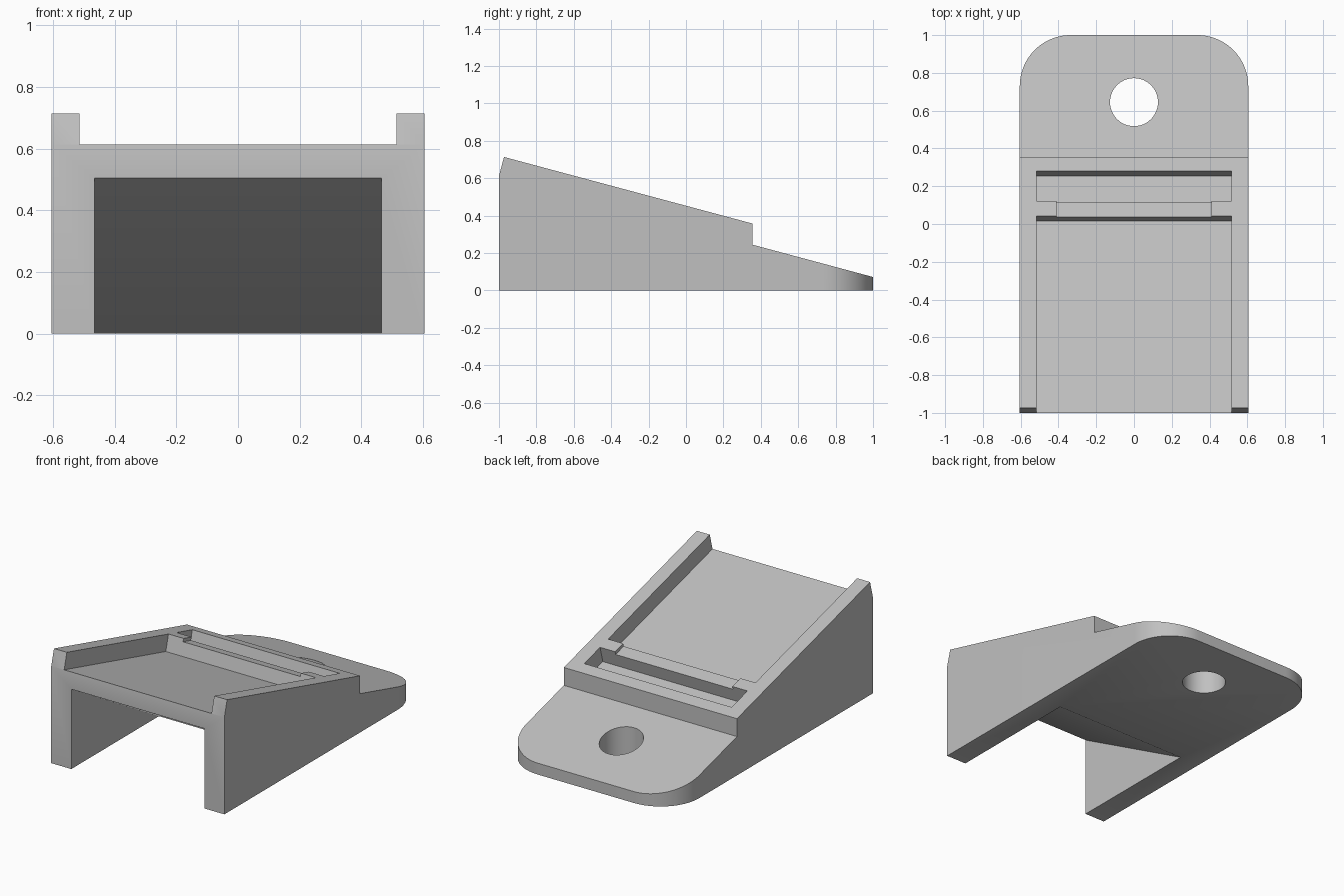
import bpy, bmesh, math
from mathutils import Vector

if "Cube" in bpy.data.objects:
    bpy.data.objects.remove(bpy.data.objects["Cube"])

SLOPE = math.radians(15)
HALF_WIDTH = 0.605
DEPTH = 0.104


def sloped(y, depth):
    """Point on the ramp at y, sunk square to its surface."""
    z = 0.358 - (y - 0.355) * math.tan(SLOPE)
    return (y - depth * math.sin(SLOPE), z - depth * math.cos(SLOPE))


def prism(name, points, start, direction):
    """Extrude a closed outline of 3D points."""
    bm = bmesh.new()
    face = bm.faces.new([bm.verts.new(p) for p in points])
    new = bmesh.ops.extrude_face_region(bm, geom=[face])["geom"]
    moved = [v for v in new if isinstance(v, bmesh.types.BMVert)]
    bmesh.ops.translate(bm, verts=moved, vec=direction)
    bmesh.ops.translate(bm, verts=bm.verts, vec=start)
    bmesh.ops.recalc_face_normals(bm, faces=bm.faces)
    mesh = bpy.data.meshes.new(name)
    bm.to_mesh(mesh)
    bm.free()
    obj = bpy.data.objects.new(name, mesh)
    bpy.context.collection.objects.link(obj)
    return obj


def side_prism(name, profile, half):
    """Extrude a (y, z) profile evenly about the centre plane."""
    return prism(name, [(0, y, z) for y, z in profile], (-half, 0, 0), (2 * half, 0, 0))


def plan_prism(name, outline):
    """Extrude an (x, y) outline straight up through the whole body."""
    return prism(name, [(x, y, 0) for x, y in outline], (0, 0, -0.2), (0, 0, 1.4))


def arc(cx, cy, radius, first, last, steps):
    angles = [math.radians(first + (last - first) * i / steps) for i in range(steps + 1)]
    return [(cx + radius * math.cos(a), cy + radius * math.sin(a)) for a in angles]


def sunk_profile(y0, y1, depth):
    return [sloped(y0, -0.2), sloped(y0, depth), sloped(y1, depth), sloped(y1, -0.2)]


# Wedge body with a stepped tongue at the back
front_edge = (-1, sloped(-0.973, DEPTH)[1])
body = side_prism("wedge_bracket", [
    (-1, 0), front_edge, sloped(-0.973, 0), sloped(0.355, 0),
    (0.355, 0.245), (1, 0.072), (1, 0)], 0.7)

# Plan outline with rounded back corners
R = 0.27
cx, cy = HALF_WIDTH - R, 1 - R
outline = plan_prism("plan_outline", [(-HALF_WIDTH, -1.2), (HALF_WIDTH, -1.2)]
                     + arc(cx, cy, R, 0, 90, 20) + arc(-cx, cy, R, 90, 180, 20))

# Tray, cross slot, lowered divider, underside hollow and mounting hole
tools = [
    (outline, "INTERSECT"),
    (side_prism("tray_cut", sunk_profile(-1.2, 0.042, DEPTH), 0.515), "DIFFERENCE"),
    (side_prism("slot_cut", sunk_profile(0.122, 0.28, DEPTH), 0.515), "DIFFERENCE"),
    (side_prism("divider_cut", sunk_profile(0.02, 0.15, 0.02), 0.41), "DIFFERENCE"),
    (side_prism("hollow_cut", [(-1.2, -0.1), (-1.2, 0.62), (0.048, -0.1)], 0.465), "DIFFERENCE"),
    (plan_prism("hole_cut", arc(0, 0.645, 0.127, 0, 354, 59)), "DIFFERENCE"),
]
bpy.context.view_layer.objects.active = body
for cutter, operation in tools:
    mod = body.modifiers.new(cutter.name, "BOOLEAN")
    mod.operation = operation
    mod.solver = "EXACT"
    mod.object = cutter
    bpy.ops.object.modifier_apply(modifier=mod.name)
    bpy.data.objects.remove(cutter)

# Single grey finish
grey = bpy.data.materials.new("light_grey")
grey.use_nodes = True
grey.diffuse_color = (0.53, 0.53, 0.53, 1)
grey.node_tree.nodes["Principled BSDF"].inputs["Base Color"].default_value = grey.diffuse_color
body.data.materials.clear()
body.data.materials.append(grey)
for poly in body.data.polygons:
    poly.material_index = 0

bpy.ops.object.select_all(action="DESELECT")
body.select_set(True)
bpy.ops.object.shade_smooth_by_angle(angle=math.radians(30))
